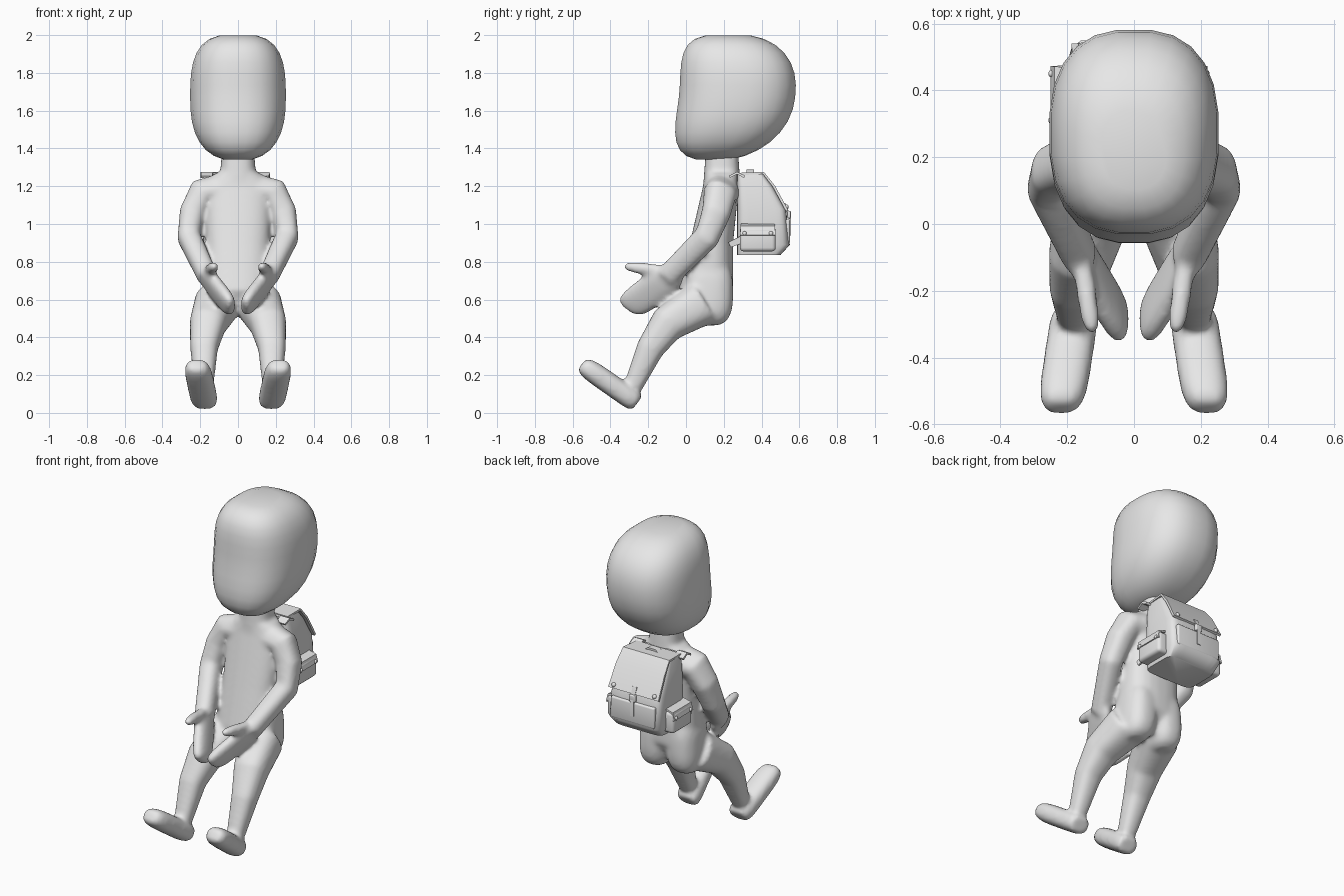
import bpy, bmesh
from math import sin, cos, pi, radians, copysign
from mathutils import Matrix, Vector

default_cube = bpy.data.objects.get("Cube")
if default_cube:
    bpy.data.objects.remove(default_cube, do_unlink=True)

grey = bpy.data.materials.new("plain grey")
grey.use_nodes = True
grey.diffuse_color = (0.8, 0.8, 0.8, 1)
grey.node_tree.nodes["Principled BSDF"].inputs["Base Color"].default_value = grey.diffuse_color

across, backward, upward = Vector((1, 0, 0)), Vector((0, 1, 0)), Vector((0, 0, 1))
still = Vector((0, 0, 0))
pack_shift = -0.015


def loft(mesh, rings, sides=24, power=2.5):
    """Skin a row of rounded sections, each given as a centre and two half axes."""
    def bulge(value):
        return copysign(abs(value) ** (2 / power), value)

    loops = []
    for centre, first_axis, second_axis in rings:
        angles = [(step + 0.5) * 2 * pi / sides for step in range(sides)]
        loops.append([mesh.verts.new(centre + first_axis * bulge(cos(angle))
                                     + second_axis * bulge(sin(angle))) for angle in angles])
    for lower, upper in zip(loops, loops[1:]):
        for step in range(sides):
            following = (step + 1) % sides
            mesh.faces.new((lower[step], lower[following], upper[following], upper[step]))
    mesh.faces.new(loops[0][::-1])
    mesh.faces.new(loops[-1])


def stack(mesh, levels, **section):
    """Level sections, each given by height, front, rear and half width."""
    rings = []
    for height, front, rear, half_width in levels:
        centre = Vector((0, (front + rear) / 2, height))
        rings.append((centre, across * half_width, backward * (rear - front) / 2))
    loft(mesh, rings, **section)


def egg(mesh, start, end, first_axis, second_axis, low=3, high=3, bow=still):
    """Rounded lump between two points; low and high set how blunt its ends are."""
    start, end, rings, steps = Vector(start), Vector(end), [], 16
    for step in range(1, steps):
        along = -cos(pi * step / steps)
        blunt = low if along < 0 else high
        swell = (1 - abs(along) ** blunt) ** (1 / blunt)
        centre = start.lerp(end, (along + 1) / 2) + bow * (1 - along * along)
        rings.append((centre, first_axis * swell, second_axis * swell))
    loft(mesh, rings)


def tube(mesh, path, hint, first_radius, last_radius, flat=1, **section):
    """Tapering tube along a path, flattened at right angles to the hint."""
    path = [Vector(point) for point in path]
    last = len(path) - 1
    rings = []
    for index, point in enumerate(path):
        tangent = (path[min(index + 1, last)] - path[max(index - 1, 0)]).normalized()
        wide = (hint - tangent * hint.dot(tangent)).normalized()
        radius = first_radius + (last_radius - first_radius) * index / last
        rings.append((point, wide * radius, tangent.cross(wide) * radius * flat))
    loft(mesh, rings, **section)


def ribbon(mesh, path, hint, first_radius, last_radius, flat):
    """Square-edged strip of cloth or leather."""
    tube(mesh, path, hint, first_radius, last_radius, flat, sides=4, power=50)


def block(mesh, centre, size, rounding):
    """Box with rounded edges."""
    placed = Matrix.Translation(centre) @ Matrix.Diagonal((*size, 1))
    made = bmesh.ops.create_cube(mesh, size=1, matrix=placed)
    edges = {edge for vert in made["verts"] for edge in vert.link_edges}
    bmesh.ops.bevel(mesh, geom=list(edges), offset=rounding, segments=3, profile=0.5, affect="EDGES")


def stud(mesh, centre, radius):
    bmesh.ops.create_uvsphere(mesh, u_segments=10, v_segments=6, radius=radius,
                              matrix=Matrix.Translation(centre))


def mirror(mesh):
    """Copy everything so far to the other side."""
    geometry = mesh.verts[:] + mesh.edges[:] + mesh.faces[:]
    copied = bmesh.ops.duplicate(mesh, geom=geometry)["geom"]
    verts = [item for item in copied if isinstance(item, bmesh.types.BMVert)]
    bmesh.ops.scale(mesh, vec=(-1, 1, 1), verts=verts)


def finish(mesh, name, shift=0):
    bmesh.ops.recalc_face_normals(mesh, faces=mesh.faces)
    data = bpy.data.meshes.new(name)
    mesh.to_mesh(data)
    mesh.free()
    data.materials.append(grey)
    data.polygons.foreach_set("use_smooth", [True] * len(data.polygons))
    data.set_sharp_from_angle(angle=radians(50))
    part = bpy.data.objects.new(name, data)
    part.location.x = shift
    bpy.context.scene.collection.objects.link(part)
    return part


# Head: tall rounded block bowed to the rear, narrower at the chin
head = bmesh.new()
egg(head, (0, 0.14, 1.335), (0, 0.22, 2.005), across * 0.255, backward * 0.31, low=2.5, bow=backward * 0.09)
finish(head, "head")

# Arms and mitten hands with thumbs
figure = bmesh.new()
palm_width, palm_side = Vector((0, -0.8, 0.6)), Vector((0.8, -0.4, -0.4))
elbow, wrist = (0.26, 0.11, 0.93), (0.16, -0.1, 0.72)
tube(figure, [(0.1, 0.19, 1.17), (0.19, 0.18, 1.16), (0.24, 0.16, 1.06), elbow, wrist],
     palm_width, 0.095, 0.06, flat=0.9)
egg(figure, (0.19, -0.05, 0.75), (0.03, -0.31, 0.55), palm_width * 0.09, palm_side * 0.04, high=4)
egg(figure, (0.16, -0.08, 0.75), (0.125, -0.33, 0.775), across * 0.03, upward * 0.03)

# Legs bent at the knee, rounded seat, feet with tilted soles
knee, calf, ankle = (0.16, -0.1, 0.47), (0.18, -0.19, 0.34), (0.18, -0.28, 0.14)
tube(figure, [(0.11, 0.08, 0.58), knee, calf, ankle], across, 0.12, 0.05)
egg(figure, (0.1, 0.12, 0.46), (0.08, 0.12, 0.82), across * 0.1, backward * 0.13)
instep = Vector((0, 0.6, 0.8))
egg(figure, (0.175, -0.255, 0.05), (0.22, -0.555, 0.26), across * 0.073, instep * 0.057, low=7, high=4)
mirror(figure)

# Torso and neck, fused with the limbs into one smooth body
stack(figure, [(0.52, 0.02, 0.18, 0.09), (0.65, -0.04, 0.25, 0.18), (0.9, 0.02, 0.25, 0.17),
               (1.2, 0.09, 0.28, 0.18), (1.27, 0.1, 0.28, 0.12)])
tube(figure, [(0, 0.19, 1.2), (0, 0.19, 1.4)], across, 0.1, 0.085)
body = finish(figure, "body")
fuse = body.modifiers.new("fuse", "REMESH")
fuse.mode = "VOXEL"
fuse.voxel_size = 0.012
fuse.use_smooth_shade = True
blend = body.modifiers.new("blend", "SMOOTH")
blend.iterations = 12

# Backpack bag: flat against the back, bulging toward the bottom rear
bag = bmesh.new()
front = 0.27
stack(bag, [(0.835, front, 0.5, 0.165), (0.89, front, 0.55, 0.18), (1.08, front, 0.53, 0.175),
            (1.2, front, 0.46, 0.165), (1.265, front, 0.41, 0.15)], sides=28, power=7)
finish(bag, "backpack_bag", pack_shift)

# Flap folded over the top and down the rear, with corner studs
flap = bmesh.new()
ribbon(flap, [(0, 0.29, 1.265), (0, 0.41, 1.27), (0, 0.465, 1.2), (0, 0.535, 1.07)], across, 0.155, 0.175, flat=0.04)
for side in (-1, 1):
    stud(flap, (0.14 * side, 0.53, 1.09), 0.014)
finish(flap, "backpack_flap", pack_shift)

# Rear panel and closing strap with its buckle
panel = bmesh.new()
block(panel, (0, 0.535, 0.96), (0.3, 0.03, 0.13), rounding=0.01)
finish(panel, "rear_panel", pack_shift)
closing = bmesh.new()
ribbon(closing, [(0, 0.52, 1.11), (0, 0.55, 1.04), (0, 0.55, 0.94)], across, 0.015, 0.012, flat=0.4)
block(closing, (0, 0.545, 1.05), (0.045, 0.02, 0.04), rounding=0.005)
finish(closing, "closing_strap", pack_shift)

# Side pockets, their flaps and studs
pockets = bmesh.new()
block(pockets, (0.18, 0.38, 0.92), (0.1, 0.19, 0.13), rounding=0.02)
mirror(pockets)
finish(pockets, "side_pockets", pack_shift)
covers = bmesh.new()
ribbon(covers, [(0.16, 0.38, 1), (0.22, 0.38, 0.985), (0.23, 0.38, 0.94)], backward, 0.09, 0.095, flat=0.06)
for place in (0.31, 0.45):
    stud(covers, (0.23, place, 0.95), 0.012)
mirror(covers)
finish(covers, "pocket_flaps", pack_shift)

# Shoulder straps: tops over the shoulders and loose lower ends
straps = bmesh.new()
ribbon(straps, [(0.15, 0.31, 1.25), (0.15, 0.27, 1.27), (0.15, 0.23, 1.25)], across, 0.035, 0.03, flat=0.2)
ribbon(straps, [(0.17, 0.3, 0.92), (0.18, 0.23, 0.89)], upward, 0.02, 0.015, flat=0.4)
mirror(straps)
finish(straps, "shoulder_straps", pack_shift)

# Carry handle arched over the top
handle = bmesh.new()
grip = [(0.05 * cos(turn), 0.34, 1.26 + 0.025 * sin(turn)) for turn in (0, pi / 3, pi * 2 / 3, pi)]
ribbon(handle, grip, backward, 0.02, 0.02, flat=0.3)
finish(handle, "carry_handle", pack_shift)
